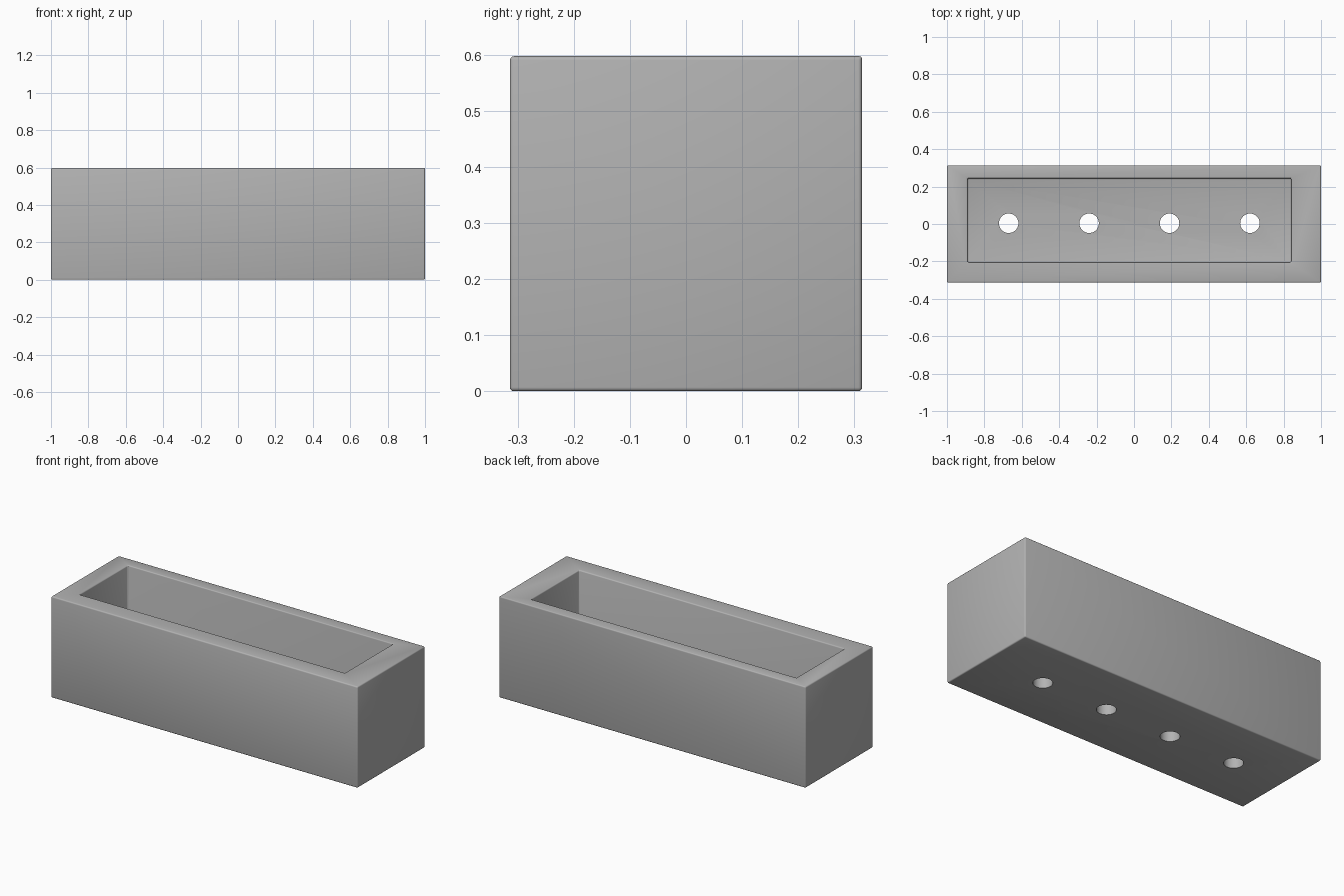
import bpy
import math

cube = bpy.data.objects.get("Cube")
if cube:
    bpy.data.objects.remove(cube, do_unlink=True)

LENGTH, DEPTH, HEIGHT = 2.0, 0.628, 0.597
FLOOR = 0.10
BEVEL = 0.007

grey = bpy.data.materials.new("plain grey")
grey.use_nodes = True
colour = (0.448, 0.448, 0.448, 1.0)
grey.diffuse_color = colour
grey.node_tree.nodes["Principled BSDF"].inputs["Base Color"].default_value = colour


def add_box(name, low, high):
    centre = [(a + b) / 2 for a, b in zip(low, high)]
    bpy.ops.mesh.primitive_cube_add(size=1, location=centre)
    box = bpy.context.object
    box.name = name
    box.scale = [b - a for a, b in zip(low, high)]
    bpy.ops.object.transform_apply(location=True, rotation=False, scale=True)
    box.data.materials.append(grey)
    return box


def apply(obj, modifier):
    bpy.context.view_layer.objects.active = obj
    bpy.ops.object.modifier_apply(modifier=modifier.name)


def cut(obj, cutter):
    cutter.hide_render = True
    mod = obj.modifiers.new("cut", "BOOLEAN")
    mod.operation = "DIFFERENCE"
    mod.solver = "EXACT"
    mod.object = cutter
    apply(obj, mod)
    bpy.data.objects.remove(cutter, do_unlink=True)


# Trough body with an off-centre cavity
trough = add_box("planter_trough", (-LENGTH / 2, -DEPTH / 2, 0),
                 (LENGTH / 2, DEPTH / 2, HEIGHT))
cut(trough, add_box("cavity_cutter", (-0.89, -0.204, FLOOR), (0.84, 0.244, HEIGHT + 0.2)))

# Softly rounded edges
bevel = trough.modifiers.new("soft edges", "BEVEL")
bevel.width = BEVEL
bevel.segments = 3
bevel.limit_method = "ANGLE"
apply(trough, bevel)

# Row of drainage holes
for i in range(4):
    bpy.ops.mesh.primitive_cylinder_add(vertices=48, radius=0.052, depth=0.6,
                                        location=(-0.67 + 0.43 * i, 0.004, FLOOR / 2))
    drill = bpy.context.object
    drill.name = "drain_hole_cutter"
    drill.data.materials.append(grey)
    cut(trough, drill)

bpy.ops.object.select_all(action="DESELECT")
trough.select_set(True)
bpy.context.view_layer.objects.active = trough
bpy.ops.object.shade_smooth_by_angle(angle=math.radians(35))
